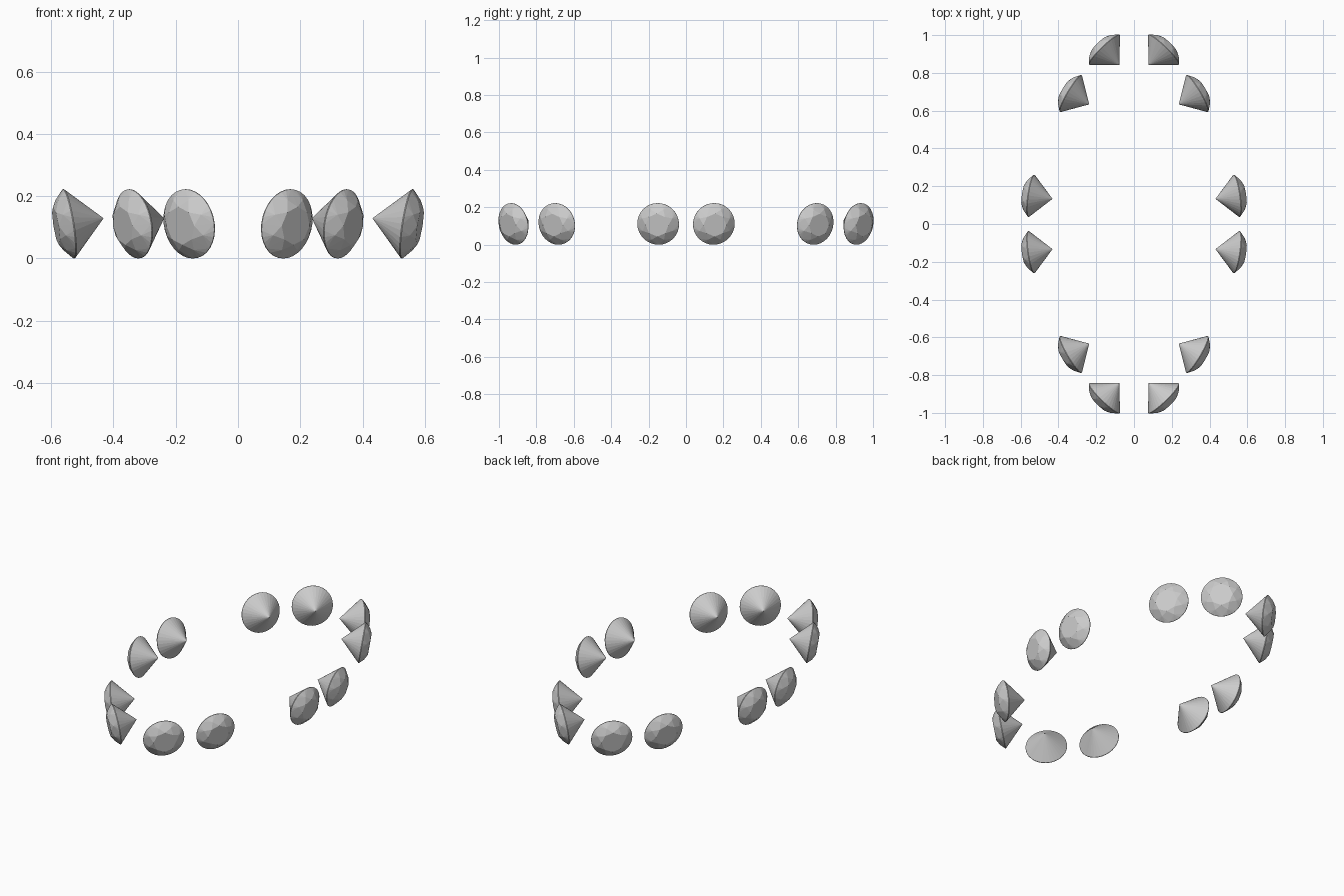
import bpy, bmesh
from math import sin, cos, pi, radians
from mathutils import Vector

if "Cube" in bpy.data.objects:
    bpy.data.objects.remove(bpy.data.objects["Cube"])

R = 0.1125        # girdle radius
CROWN = 0.041     # crown height above girdle
DEPTH = 0.115     # pavilion depth below girdle
TILT = radians(9) # tables lean slightly downward


def ring(bm, n, r, z, offset=0.0):
    for i in range(n):
        a = 2 * pi * i / n + offset
        bm.verts.new((r * cos(a), r * sin(a), z))


# Brilliant-cut stone: table, star/kite points, thin girdle and culet
def brilliant_mesh():
    bm = bmesh.new()
    ring(bm, 8, 0.062, CROWN)
    ring(bm, 8, 0.088, CROWN * 0.62, pi / 8)
    ring(bm, 32, R, 0.001)
    ring(bm, 32, R, -0.002)
    bm.verts.new((0, 0, -DEPTH))
    bmesh.ops.convex_hull(bm, input=bm.verts[:])
    bmesh.ops.dissolve_limit(bm, angle_limit=radians(0.5),
                             verts=bm.verts[:], edges=bm.edges[:])
    bmesh.ops.recalc_face_normals(bm, faces=bm.faces[:])
    me = bpy.data.meshes.new("brilliant_gem")
    bm.to_mesh(me)
    bm.free()
    return me


gem = brilliant_mesh()

# Girdle centre x, y and outward heading for one quadrant
stones = [("end", 0.157, 0.923, 46), ("shoulder", 0.335, 0.691, 30.5), ("side", 0.544, 0.149, 8)]

# Mirror each stone into all four quadrants
for name, x, y, heading in stones:
    for sx in (1, -1):
        for sy in (1, -1):
            h = radians(heading)
            axis = Vector((sx * cos(h) * cos(TILT), sy * sin(h) * cos(TILT), -sin(TILT)))
            label = f"{name}_gem_{'right' if sx > 0 else 'left'}_{'back' if sy > 0 else 'front'}"
            ob = bpy.data.objects.new(label, gem)
            ob.location = (sx * x, sy * y, 0.111)
            ob.rotation_euler = axis.to_track_quat('Z', 'Y').to_euler()
            bpy.context.collection.objects.link(ob)
